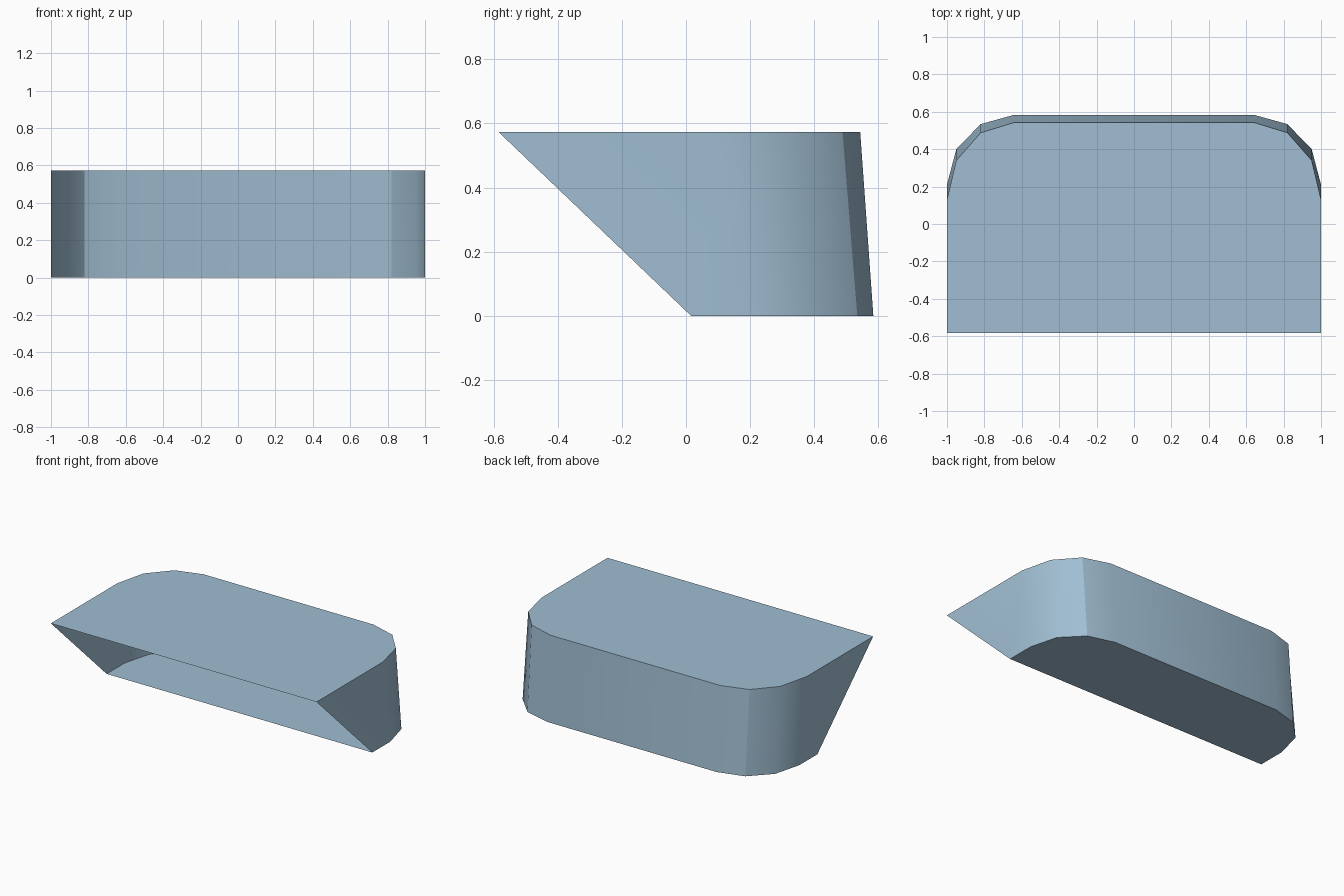
import bpy, bmesh, math

cube = bpy.data.objects.get("Cube")
if cube:
    bpy.data.objects.remove(cube, do_unlink=True)

# Single blue-grey material
blue = bpy.data.materials.new("pale_blue")
blue.use_nodes = True
colour = (0.352, 0.515, 0.645, 1)
blue.diffuse_color = colour
blue.node_tree.nodes["Principled BSDF"].inputs["Base Color"].default_value = colour

# Half outlines from the open front edge round to the back: (x, y)
HEIGHT = 0.573
top_half = [(1, -0.584), (1, 0.13), (0.95, 0.34), (0.82, 0.488), (0.64, 0.543)]
base_half = [(1, 0.016), (1, 0.21), (0.95, 0.40), (0.82, 0.534), (0.64, 0.584)]


def ring(bm, half, z):
    """Mirror a half outline and add its vertices."""
    outline = half + [(-x, y) for x, y in reversed(half)]
    return [bm.verts.new((x, y, z)) for x, y in outline]


# Open-fronted tray: lid, floor and one wrapped wall
bm = bmesh.new()
base = ring(bm, base_half, 0)
top = ring(bm, top_half, HEIGHT)
bm.faces.new(top)
bm.faces.new(base[::-1])
for i in range(len(base) - 1):
    bm.faces.new((base[i], base[i + 1], top[i + 1], top[i]))

mesh = bpy.data.meshes.new("open_scoop")
bm.to_mesh(mesh)
bm.free()
mesh.materials.append(blue)
scoop = bpy.data.objects.new("open_scoop", mesh)
bpy.context.collection.objects.link(scoop)

# Soft wall bends, crisp rims and rear corners
bpy.context.view_layer.objects.active = scoop
scoop.select_set(True)
bpy.ops.object.shade_smooth_by_angle(angle=math.radians(30))
